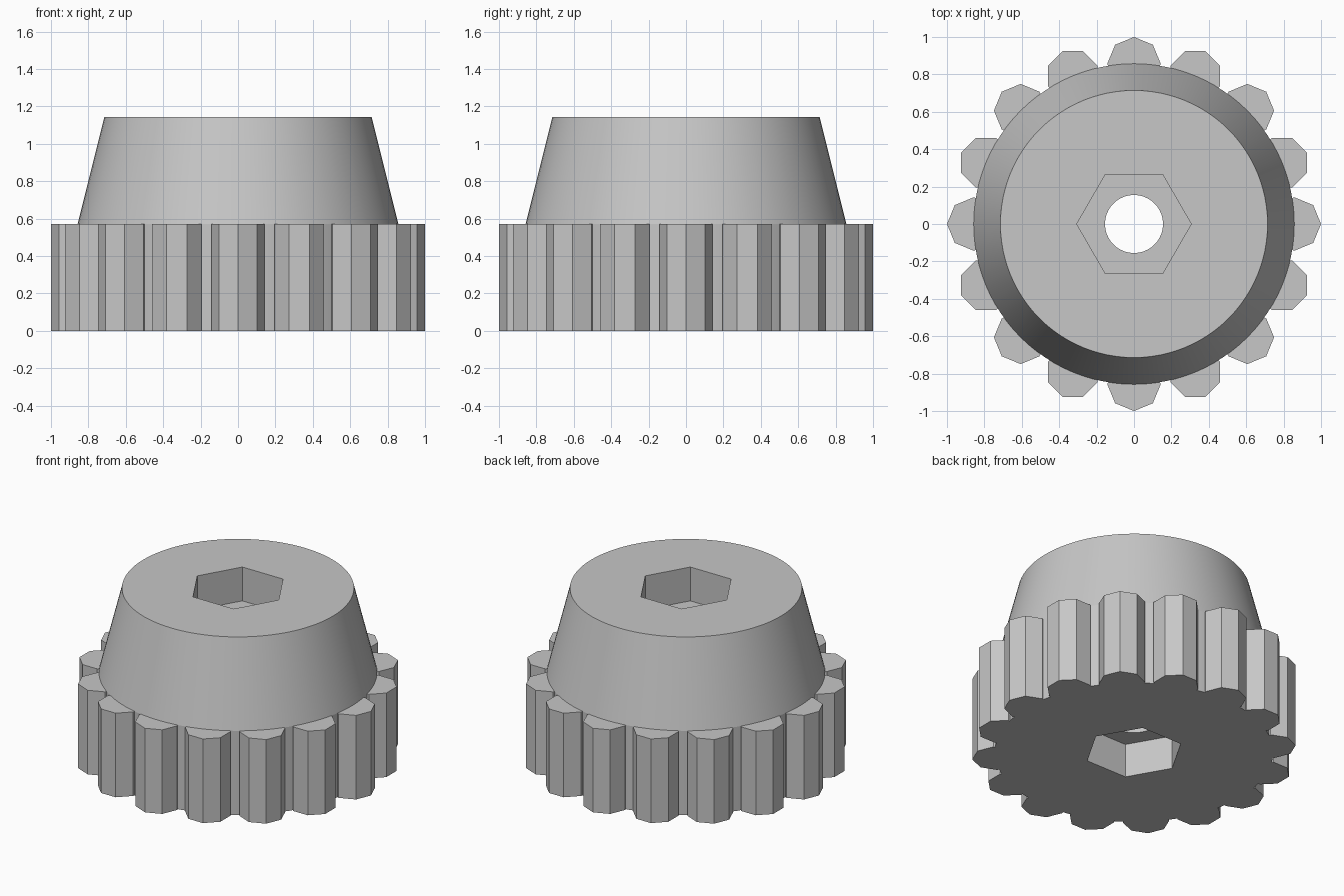
import bpy, bmesh, math
from mathutils import Matrix, Vector

if "Cube" in bpy.data.objects:
    bpy.data.objects.remove(bpy.data.objects["Cube"])

HEIGHT = 8 / 7          # whole knob
RIM = HEIGHT / 2        # top of the toothed ring
CORE_R, TOP_R = 6 / 7, 5 / 7
TOOTH_R, TEETH = 1 / 7, 16
HEX_R, HEX_DEPTH, BORE_R = 0.306, 0.23, 0.155

grey = bpy.data.materials.new("plain_grey")
grey.use_nodes = True
colour = (0.57, 0.57, 0.57, 1)
grey.diffuse_color = colour
grey.node_tree.nodes["Principled BSDF"].inputs["Base Color"].default_value = colour


def add_object(name, bm):
    bmesh.ops.recalc_face_normals(bm, faces=bm.faces)
    mesh = bpy.data.meshes.new(name)
    bm.to_mesh(mesh)
    bm.free()
    mesh.materials.append(grey)
    obj = bpy.data.objects.new(name, mesh)
    bpy.context.collection.objects.link(obj)
    return obj


def add_stack(bm, sides, rings, centre=(0, 0), turn=0):
    """Closed solid lofted through (radius, z) rings of regular polygons."""
    loops = []
    for r, z in rings:
        angles = [turn + math.tau * i / sides for i in range(sides)]
        loops.append([bm.verts.new((centre[0] + r * math.cos(a),
                                    centre[1] + r * math.sin(a), z)) for a in angles])
    for low, high in zip(loops, loops[1:]):
        for i in range(sides):
            j = (i + 1) % sides
            bm.faces.new((low[i], low[j], high[j], high[i]))
    bm.faces.new(loops[0][::-1])
    bm.faces.new(loops[-1])


def combine(target, tool, operation):
    mod = target.modifiers.new(tool.name, "BOOLEAN")
    mod.operation, mod.solver, mod.object = operation, "EXACT", tool
    bpy.ops.object.select_all(action="DESELECT")
    bpy.context.view_layer.objects.active = target
    target.select_set(True)
    bpy.ops.object.modifier_apply(modifier=mod.name)
    bpy.data.objects.remove(tool)


# Round core with the tapered upper half
bm = bmesh.new()
add_stack(bm, 96, [(CORE_R, 0), (CORE_R, RIM), (TOP_R, HEIGHT)])
knob = add_object("knob_body", bm)

# Ring of octagonal grip teeth
bm = bmesh.new()
for i in range(TEETH):
    a = math.tau * i / TEETH
    add_stack(bm, 8, [(TOOTH_R, 0), (TOOTH_R, RIM)],
              (CORE_R * math.cos(a), CORE_R * math.sin(a)), a)
combine(knob, add_object("grip_teeth", bm), "UNION")

# Hexagonal pockets above and below, joined by a round bore
for name, sides, radius, low, high in (
        ("bottom_pocket", 6, HEX_R, -0.1, HEX_DEPTH),
        ("top_pocket", 6, HEX_R, HEIGHT - HEX_DEPTH, HEIGHT + 0.1),
        ("bore", 64, BORE_R, -0.2, HEIGHT + 0.2)):
    bm = bmesh.new()
    add_stack(bm, sides, [(radius, low), (radius, high)])
    combine(knob, add_object(name, bm), "DIFFERENCE")

# Smooth round walls, crisp edges elsewhere
knob.select_set(True)
bpy.context.view_layer.objects.active = knob
bpy.ops.object.shade_smooth_by_angle(angle=math.radians(12))
